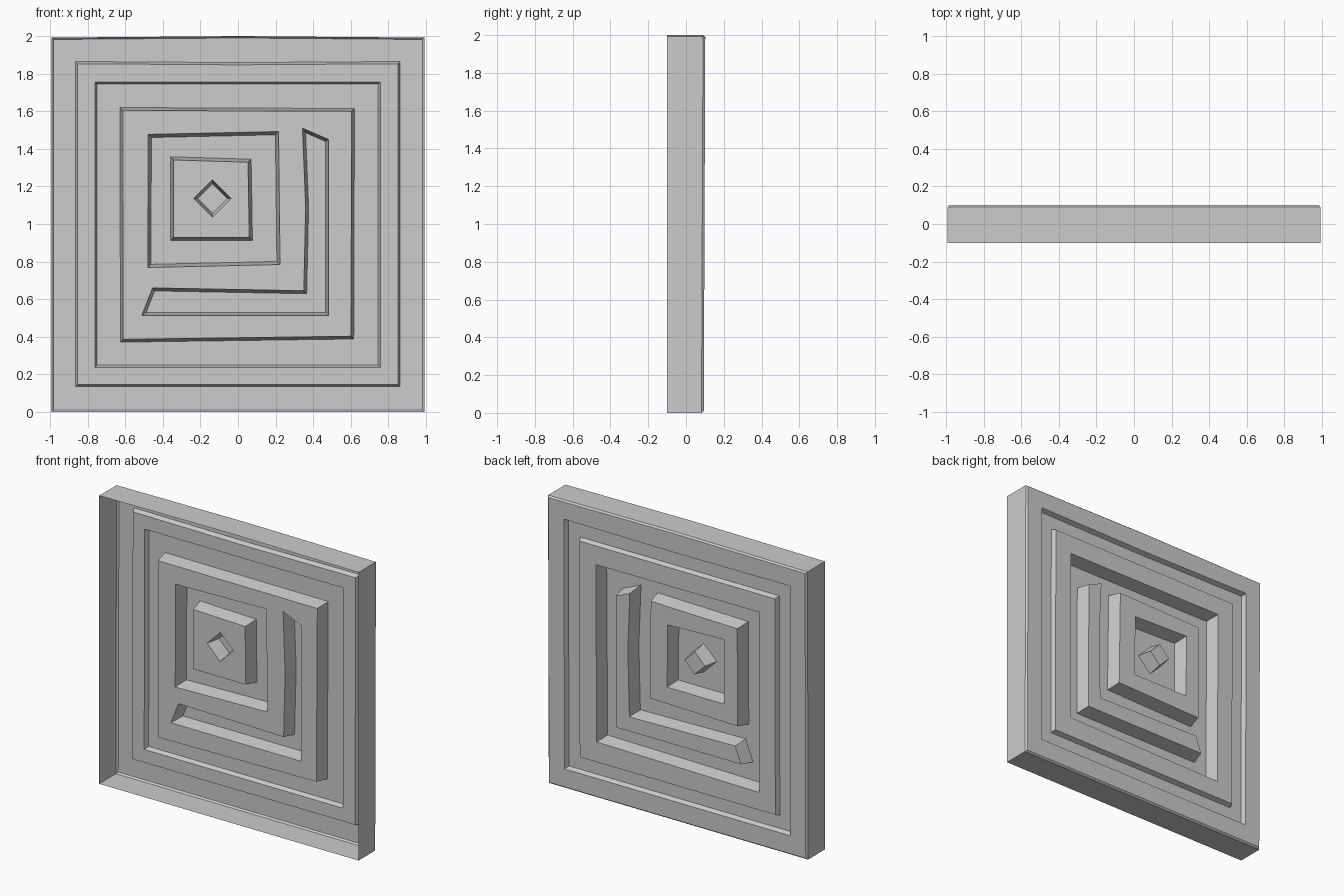
import bpy
import bmesh
from mathutils import Vector

cube = bpy.data.objects.get("Cube")
if cube:
    bpy.data.objects.remove(cube, do_unlink=True)

grey = bpy.data.materials.new("plain_grey")
grey.use_nodes = True
grey.diffuse_color = (0.6, 0.6, 0.6, 1)
grey.node_tree.nodes["Principled BSDF"].inputs["Base Color"].default_value = (0.6, 0.6, 0.6, 1)

# Sheet levels along y
FRONT, RIM, GROOVE, FLOOR = -0.1, 0.098, 0.066, 0.0


def frame(left, right, bottom, top, crown=0.0):
    """Clockwise outline with a point in the middle of the top edge."""
    return [(left, top), ((left + right) / 2, top + crown), (right, top),
            (right, bottom), (left, bottom)]


def inset(outline, dist):
    pts = [Vector(p) for p in outline]
    result = []
    for i, p in enumerate(pts):
        a = (p - pts[i - 1]).normalized()
        b = (pts[(i + 1) % len(pts)] - p).normalized()
        n1, n2 = Vector((a.y, -a.x)), Vector((b.y, -b.x))
        result.append(tuple(p + (n1 + n2) * dist / (1 + n1.dot(n2))))
    return result


def ring(bm, outline, y):
    # the back leans very slightly outward towards the top
    lean = lambda z: 0.004 * (z - 1) if y > FRONT else 0
    return [bm.verts.new((x, y + lean(z), z)) for x, z in outline]


def finish(bm, name):
    mesh = bpy.data.meshes.new(name)
    bm.to_mesh(mesh)
    bm.free()
    mesh.materials.append(grey)
    obj = bpy.data.objects.new(name, mesh)
    bpy.context.collection.objects.link(obj)
    return obj


def stepped_sheet(name, levels, cap=False):
    """Join (outline, y) levels from outside to inside."""
    bm = bmesh.new()
    rings = [ring(bm, outline, y) for outline, y in levels]
    for a, b in zip(rings, rings[1:]):
        for i in range(len(a)):
            j = (i + 1) % len(a)
            bm.faces.new((a[i], a[j], b[j], b[i]))
    if cap:
        bm.faces.new(rings[-1])
    return finish(bm, name)


def flat_sheet(name, outer, holes, y):
    bm = bmesh.new()
    edges = []
    for outline in [outer] + holes:
        loop = ring(bm, outline, y)
        edges += [bm.edges.new((loop[i - 1], loop[i])) for i in range(len(loop))]
    bmesh.ops.triangle_fill(bm, edges=edges, use_beauty=True, normal=(0, 1, 0))
    for f in bm.faces:
        f.normal_update()
        if f.normal.y < 0:
            f.normal_flip()
    return finish(bm, name)


# Outlines, from the outside in
edge = frame(-0.992, 0.992, 0, 1.992, 0.008)
groove_out = frame(-0.865, 0.863, 0.135, 1.865, -0.006)
groove_in = frame(-0.762, 0.758, 0.237, 1.757)
well = [(-0.628, 1.62), (0, 1.617), (0.62, 1.615), (0.616, 0.388), (-0.626, 0.371)]
square = [(-0.478, 1.477), (0.216, 1.492), (0.224, 0.784), (-0.48, 0.768)]
pocket = [(-0.36, 1.358), (0.07, 1.345), (0.077, 0.912), (-0.36, 0.912)]
diamond = [(-0.136, 1.236), (-0.036, 1.136), (-0.136, 1.036), (-0.236, 1.136)]
corner = [(0.343, 1.51), (0.482, 1.45), (0.482, 0.513), (-0.512, 0.513),
          (-0.455, 0.66), (0.35, 0.645), (0.36, 1.09)]

# Open-fronted side walls and softened back edge
stepped_sheet("side_walls", [(edge, FRONT), (edge, RIM - 0.012),
                             (inset(edge, 0.01), RIM)])

# Rim, shallow border groove and raised border
stepped_sheet("rim_and_border", [
    (inset(edge, 0.01), RIM), (groove_out, RIM), (inset(groove_out, 0.012), GROOVE),
    (groove_in, GROOVE), (inset(groove_in, 0.012), RIM),
    (well, RIM), (inset(well, 0.015), FLOOR)])

# Sunken field around the raised shapes
flat_sheet("sunken_field", inset(well, 0.015), [square, corner], FLOOR)

# Raised square ring with its sunken centre
stepped_sheet("square_ridge", [
    (square, FLOOR), (inset(square, 0.017), RIM),
    (pocket, RIM), (inset(pocket, 0.017), FLOOR)])
flat_sheet("square_centre", inset(pocket, 0.017), [diamond], FLOOR)

# Raised diamond
stepped_sheet("diamond", [(diamond, FLOOR), (inset(diamond, 0.015), RIM)], cap=True)

# Raised corner-shaped ridge with slanted ends
stepped_sheet("corner_ridge", [(corner, FLOOR), (inset(corner, 0.016), RIM)], cap=True)
